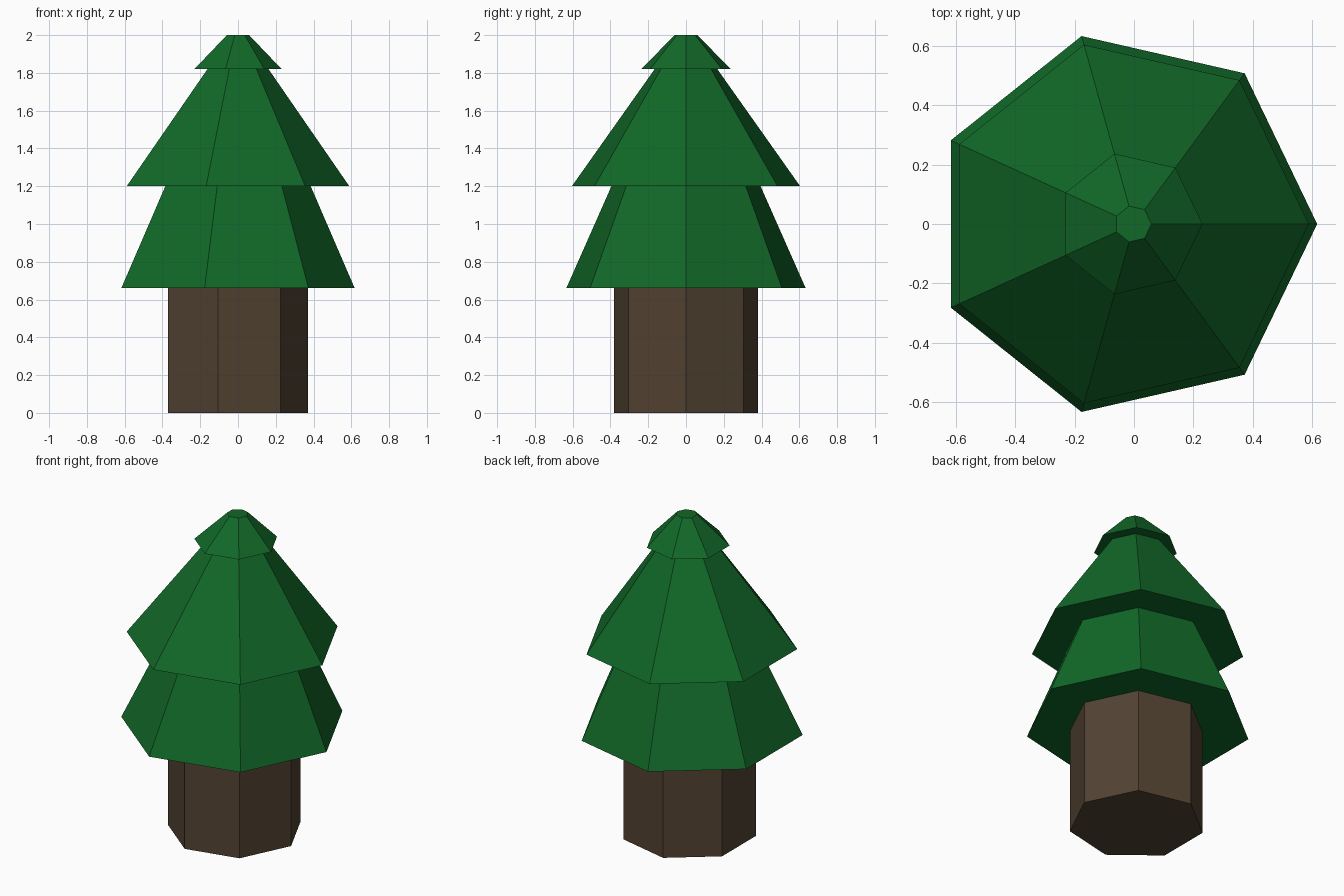
import bpy
import bmesh
import math

if "Cube" in bpy.data.objects:
    bpy.data.objects.remove(bpy.data.objects["Cube"])

SIDES = 7
# A heptagon is wider on its pointed side, so shift each ring to centre its bounds
SHIFT = -(1 - math.cos(math.pi / SIDES)) / 2


def material(name, rgb):
    m = bpy.data.materials.new(name)
    m.diffuse_color = (*rgb, 1.0)
    m.use_nodes = True
    m.node_tree.nodes["Principled BSDF"].inputs["Base Color"].default_value = m.diffuse_color
    return m


def loft(name, profile, mat):
    """Closed seven-sided solid from (radius, height) pairs, bottom to top."""
    bm = bmesh.new()
    rings = []
    for r, z in profile:
        angles = [2 * math.pi * i / SIDES for i in range(SIDES)]
        rings.append([bm.verts.new((r * (math.cos(a) + SHIFT), r * math.sin(a), z))
                      for a in angles])
    for low, high in zip(rings, rings[1:]):
        for i in range(SIDES):
            j = (i + 1) % SIDES
            bm.faces.new((low[i], low[j], high[j], high[i]))
    bm.faces.new(rings[0][::-1])
    bm.faces.new(rings[-1])
    bmesh.ops.recalc_face_normals(bm, faces=bm.faces)
    mesh = bpy.data.meshes.new(name)
    bm.to_mesh(mesh)
    bm.free()
    mesh.materials.append(mat)
    obj = bpy.data.objects.new(name, mesh)
    bpy.context.collection.objects.link(obj)
    return obj


bark = material("brown bark", (0.084, 0.055, 0.032))
leaf = material("dark green needles", (0.0056, 0.138, 0.021))

# Trunk
loft("trunk", [(0.39, 0.0), (0.39, 0.66)], bark)

# Foliage: three tapering tiers, each with a flat overhanging underside
loft("foliage", [(0.65, 0.66), (0.405, 1.20),
                 (0.62, 1.20), (0.17, 1.82),
                 (0.243, 1.82), (0.062, 2.0)], leaf)
